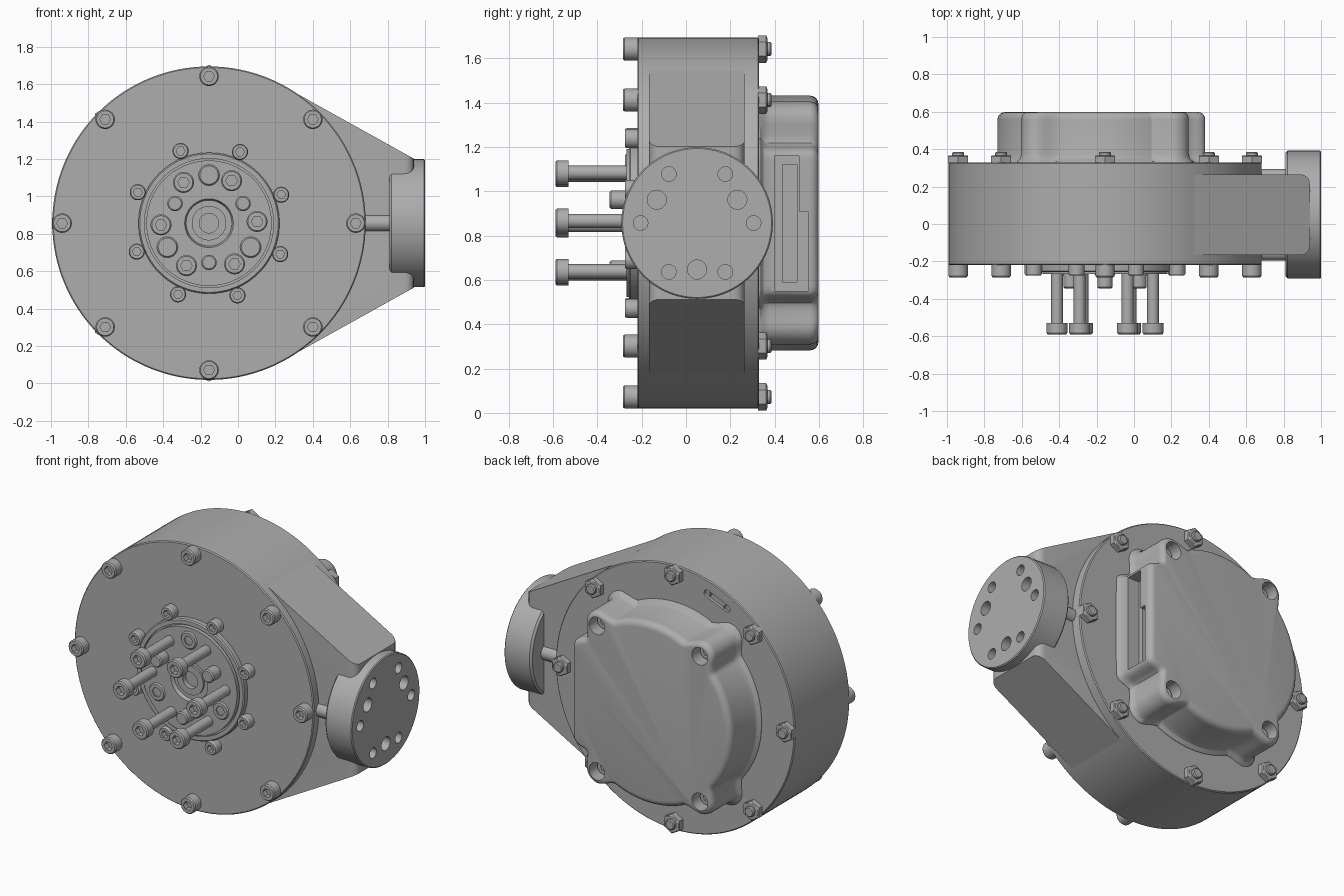
import bpy, bmesh, math
from math import cos, sin, pi, radians, hypot
from mathutils import Matrix, Vector

cube = bpy.data.objects.get("Cube")
if cube:
    bpy.data.objects.remove(cube, do_unlink=True)

steel = bpy.data.materials.new("grey_metal")
steel.use_nodes = True
GREY = (0.42, 0.42, 0.42, 1)
steel.diffuse_color = GREY
steel.node_tree.nodes["Principled BSDF"].inputs["Base Color"].default_value = GREY

CX, CZ, R = -0.155, 0.857, 0.838        # housing axis and radius
FRONT, BACK = -0.22, 0.33               # housing faces
FY = 0.05                               # arm flange centre
objects = []


def add(name, data, loc=(0, 0, 0)):
    ob = bpy.data.objects.new(name, data)
    ob.location = loc
    bpy.context.collection.objects.link(ob)
    objects.append(ob)
    return ob


def finish(name, bm):
    bmesh.ops.recalc_face_normals(bm, faces=bm.faces)
    mesh = bpy.data.meshes.new(name)
    bm.to_mesh(mesh)
    bm.free()
    mesh.materials.append(steel)
    return mesh


def loft(name, rings, sides=32, axis="Y"):
    """Closed stack of rings (radius or radius function, position along axis)."""
    bm = bmesh.new()
    loops = []
    for rad, d in rings:
        loop = []
        for i in range(sides):
            a = 2 * pi * i / sides
            r = rad(a) if callable(rad) else rad
            p = (r * cos(a), d, r * sin(a)) if axis == "Y" else (d, r * cos(a), r * sin(a))
            loop.append(bm.verts.new(p))
        loops.append(loop)
    for lo, hi in zip(loops, loops[1:]):
        for i in range(sides):
            j = (i + 1) % sides
            bm.faces.new((lo[i], lo[j], hi[j], hi[i]))
    bm.faces.new(loops[0])
    bm.faces.new(loops[-1])
    return finish(name, bm)


def box(name, lo, hi):
    bm = bmesh.new()
    size = [b - a for a, b in zip(lo, hi)]
    mid = [(a + b) / 2 for a, b in zip(lo, hi)]
    bmesh.ops.create_cube(bm, size=1, matrix=Matrix.Translation(mid) @ Matrix.Diagonal((*size, 1)))
    return add(name, finish(name, bm))


def hexagon(r, turn=0):
    return lambda a: r * cos(pi / 6) / cos((a + turn) % (pi / 3) - pi / 6)


def boolean(target, tool, operation="DIFFERENCE"):
    mod = target.modifiers.new("cut", "BOOLEAN")
    mod.object, mod.operation, mod.solver = tool, operation, "EXACT"
    bpy.context.view_layer.objects.active = target
    bpy.ops.object.modifier_apply(modifier=mod.name)
    objects.remove(tool)
    bpy.data.objects.remove(tool, do_unlink=True)


def polar(r, deg):
    return r * cos(radians(deg)), r * sin(radians(deg))


def ring_of(name, mesh, r, angles, y=0):
    for i, deg in enumerate(angles):
        dx, dz = polar(r, deg)
        add(f"{name}_{i + 1}", mesh, (CX + dx, y, CZ + dz))


def cap_screw(name, r, front, seat, shaft=None):
    """Socket head screw facing the front, with an optional exposed shaft."""
    rings = [(hexagon(r * 0.55), front + 0.035), (hexagon(r * 0.55), front), (r * 0.88, front),
             (r, front + 0.008), (r, seat)]
    if shaft:
        rings += [(shaft[0], seat), (shaft[0], shaft[1])]
    return loft(name, rings, 24)


# Round housing
housing = add("housing", loft("housing", [
    (R - 0.006, FRONT), (R, FRONT + 0.006), (R, BACK - 0.006), (R - 0.006, BACK)], 128), (CX, 0, CZ))
slot_bm = bmesh.new()
for side in (-1, 1):
    bmesh.ops.create_cone(slot_bm, cap_ends=True, segments=24, radius1=0.022, radius2=0.022, depth=0.04,
                          matrix=Matrix.Translation((0.075 * side, 0, 0)) @ Matrix.Rotation(pi / 2, 4, "X"))
hull = bmesh.ops.convex_hull(slot_bm, input=slot_bm.verts)
slot = add("slot_cutter", finish("slot_cutter", slot_bm))
dx, dz = polar(0.75, 113)
slot.location = (CX + dx, BACK, CZ + dz)
slot.rotation_euler = (0, -radians(23), 0)
bpy.context.view_layer.update()
boolean(housing, slot)

# Tapered arm, tangent to the housing
tx, tz = polar(R - 0.004, 59.5)
outline = [(CX, CZ + 0.5), (CX + tx, CZ + tz), (0.94, CZ + 0.345),
           (0.94, CZ - 0.345), (CX + tx, CZ - tz), (CX, CZ - 0.5)]
bm = bmesh.new()
face = bm.faces.new([bm.verts.new((x, -0.167, z)) for x, z in outline])
top = bmesh.ops.extrude_face_region(bm, geom=[face])
bmesh.ops.translate(bm, vec=(0, 0.432, 0), verts=[v for v in top["geom"] if isinstance(v, bmesh.types.BMVert)])
end = [e for e in bm.edges if all(v.co.x > 0.93 for v in e.verts) and abs(e.verts[0].co.z - e.verts[1].co.z) > 0.1]
bmesh.ops.bevel(bm, geom=end, offset=0.05, segments=5, profile=0.5, affect="EDGES")
arm = add("arm", finish("arm", bm))

# Round mounting flange with its hole pattern
flange = add("arm_flange", loft("arm_flange", [
    (0.33, 0.81), (0.342, 0.822), (0.342, 0.994), (0.336, 1.0)], 96, "X"), (0, FY, CZ))
boolean(arm, flange, "UNION")
for r, radius, angles in ((0.255, 0.033, range(0, 360, 60)), (0.21, 0.043, (30, 150, 270))):
    for deg in angles:
        dy, dz = polar(r, deg)
        hole = add("hole_cutter", loft("hole", [(radius, 0.9), (radius, 1.05)], 24, "X"), (0, FY + dy, CZ + dz))
        bpy.context.view_layer.update()
        boolean(arm, hole)
for label, y in (("front", -0.15), ("back", 0.25)):
    add(f"arm_rib_{label}", loft("arm_rib", [(0.045, 0.6), (0.045, 0.85)], 24, "X"), (0, y, CZ))

# Rear cover: disc with four screw lobes and a flat connector side
LOBES = [52, 128, 232, 308]


def cover_radius(a):
    best = 0.575
    for deg in LOBES:
        off = a - radians(deg)
        disc = 0.095 ** 2 - (0.58 * sin(off)) ** 2
        if disc > 0 and cos(off) > 0:
            best = max(best, 0.58 * cos(off) + disc ** 0.5)
    c, s = cos(a), abs(sin(a))
    if c > 0.01:
        best = max(best, min(0.535 / c, 0.34 / max(s, 0.001)))
        best = min(best, 0.535 / c)
    return best


def inset(d):
    return lambda a: sum(cover_radius(a + radians(k)) for k in range(-3, 4)) / 7 - d


rings = [(inset(-0.035), BACK - 0.01), (inset(-0.03), BACK + 0.005), (inset(-0.01), BACK + 0.02), (inset(0), BACK + 0.045)]
rings += [(inset(0.04 * (1 - cos(t * pi / 10))), 0.558 + 0.04 * sin(t * pi / 10)) for t in range(6)]
cover = add("rear_cover", loft("rear_cover", rings, 240), (CX, 0, CZ))
pocket = loft("pocket", [(0.055, 0.5), (0.055, 0.7)], 32)
for deg in LOBES:
    dx, dz = polar(0.585, deg)
    tool = add("pocket_cutter", pocket, (CX + dx, 0, CZ + dz))
    bpy.context.view_layer.update()
    boolean(cover, tool)
ring_of("cover_screw", loft("cover_screw", [
    (0.045, 0.49), (0.045, 0.53), (hexagon(0.024), 0.53), (hexagon(0.024), 0.51)], 24), 0.585, LOBES)

# Connector opening in the flat side
for lo, hi in (((0.3, 0.4, 0.55), (0.45, 0.51, 1.16)),
               ((0.3, 0.5, 0.55), (0.45, 0.55, 0.91)),
               ((0.2, 0.435, 0.59), (0.35, 0.5, 1.12))):
    boolean(cover, box("connector_cutter", lo, hi))

# Output hub
add("output_hub", loft("output_hub", [
    (0.377, FRONT + 0.01), (0.377, -0.25), (0.37, -0.257), (0.345, -0.257), (0.345, -0.24), (0.335, -0.24),
    (0.335, -0.268), (0.13, -0.268), (0.122, -0.245), (0.092, -0.245), (0.092, -0.258),
    (0.052, -0.258), (0.052, -0.225)], 96), (CX, 0, CZ))

# Housing screws and nuts
EIGHT = range(0, 360, 45)
ring_of("housing_screw", cap_screw("housing_screw", 0.052, -0.285, FRONT + 0.005), 0.785, EIGHT)
nut = loft("housing_nut", [
    (hexagon(0.062, pi / 6), BACK - 0.005), (hexagon(0.062, pi / 6), 0.362), (0.05, 0.367),
    (0.032, 0.367), (0.032, 0.38), (0.026, 0.386)], 24)
ring_of("housing_nut", nut, 0.785, EIGHT)

# Hub screws, long bolts and dowels
ring_of("hub_screw", cap_screw("hub_screw", 0.043, -0.275, FRONT + 0.005), 0.415, [d + 21.5 for d in EIGHT])
ring_of("long_bolt", cap_screw("long_bolt", 0.056, -0.59, -0.53, (0.032, -0.26)), 0.257, range(2, 360, 60))
ring_of("flush_screw", cap_screw("flush_screw", 0.056, -0.276, -0.235), 0.257, (90, 210, 330))
ring_of("dowel", loft("dowel", [(0.034, -0.345), (0.041, -0.338), (0.041, -0.26)], 24), 0.21, (30, 150, 270))

# Smooth shading with sharp edges kept
bpy.ops.object.select_all(action="DESELECT")
for ob in objects:
    ob.select_set(True)
bpy.context.view_layer.objects.active = housing
bpy.ops.object.shade_smooth_by_angle(angle=radians(30))
